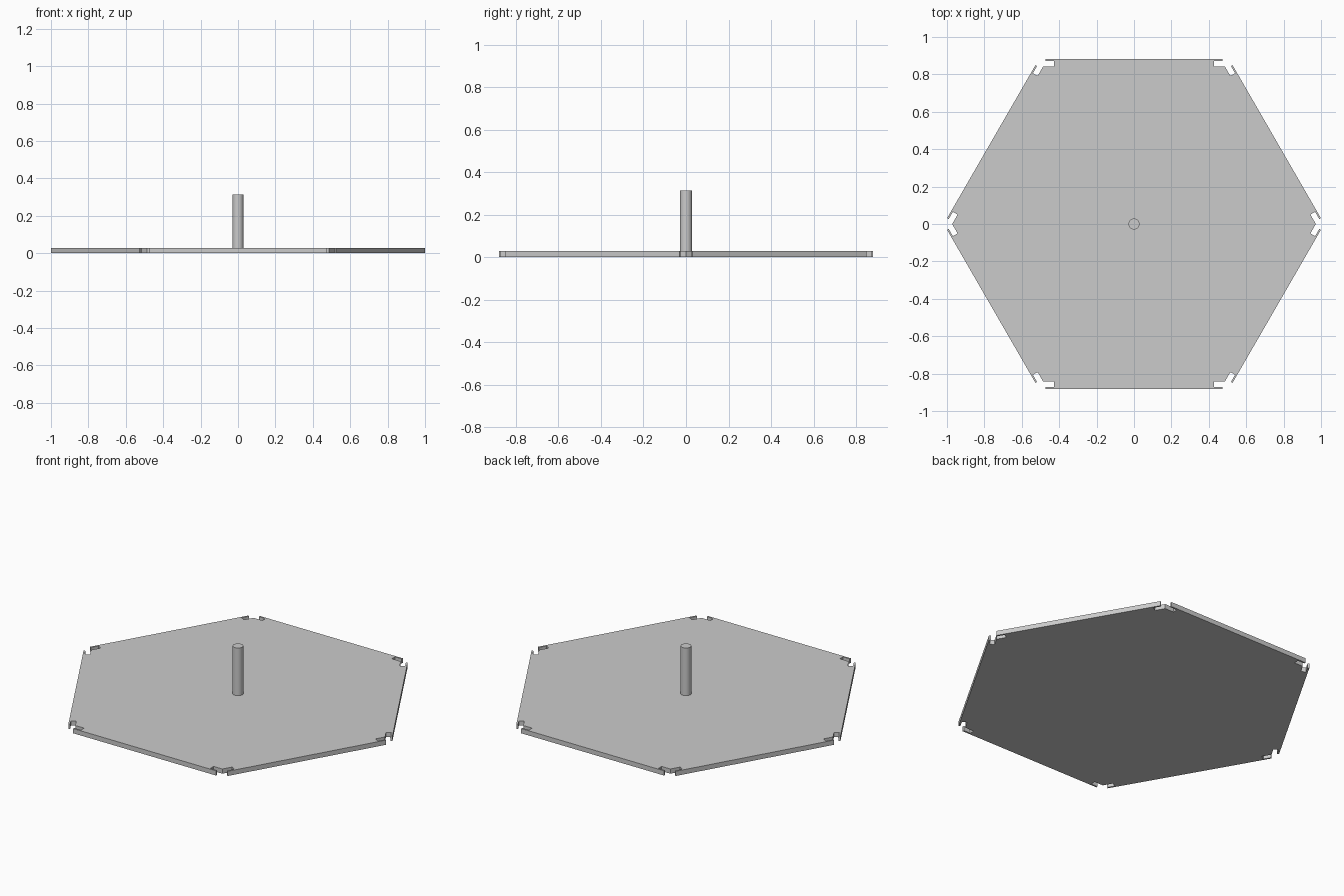
import bpy
import bmesh
import math
from mathutils import Matrix

if "Cube" in bpy.data.objects:
    bpy.data.objects.remove(bpy.data.objects["Cube"])

THICK = 0.028       # plate thickness
POLE_TOP = 0.313
POLE_RADIUS = 0.029

grey = bpy.data.materials.new("plain_grey")
grey.diffuse_color = (0.6, 0.6, 0.6, 1.0)
grey.use_nodes = True
grey.node_tree.nodes["Principled BSDF"].inputs["Base Color"].default_value = grey.diffuse_color


def finish(bm, name):
    bmesh.ops.recalc_face_normals(bm, faces=bm.faces)
    mesh = bpy.data.meshes.new(name)
    bm.to_mesh(mesh)
    bm.free()
    mesh.materials.append(grey)
    obj = bpy.data.objects.new(name, mesh)
    bpy.context.collection.objects.link(obj)
    return obj


# Hexagonal plate: one side with a slot behind a thin lip at both ends, turned six times
half_side = [(0.486, 0.842), (0.428, 0.842), (0.428, 0.871), (0.4725, 0.871), (0.4725, 0.881)]
side = half_side + [(-x, y) for x, y in reversed(half_side)][:-1]
bm = bmesh.new()
outline = []
for i in range(6):
    turn = Matrix.Rotation(math.radians(60 * i), 2)
    for x, y in side:
        c, s = turn[0][0], turn[1][0]
        outline.append(bm.verts.new((c * x - s * y, s * x + c * y, 0)))
base = bm.faces.new(outline)
top = bmesh.ops.extrude_face_region(bm, geom=[base])["geom"]
bmesh.ops.translate(bm, vec=(0, 0, THICK),
                    verts=[g for g in top if isinstance(g, bmesh.types.BMVert)])
finish(bm, "hexagon_plate")

# Centre pole standing on the plate
bm = bmesh.new()
height = POLE_TOP - THICK
bmesh.ops.create_cone(bm, cap_ends=True, segments=32, radius1=POLE_RADIUS,
                      radius2=POLE_RADIUS, depth=height,
                      matrix=Matrix.Translation((0, 0, THICK + height / 2)))
pole = finish(bm, "centre_pole")
bpy.context.view_layer.objects.active = pole
pole.select_set(True)
bpy.ops.object.shade_smooth_by_angle(angle=math.radians(30))
